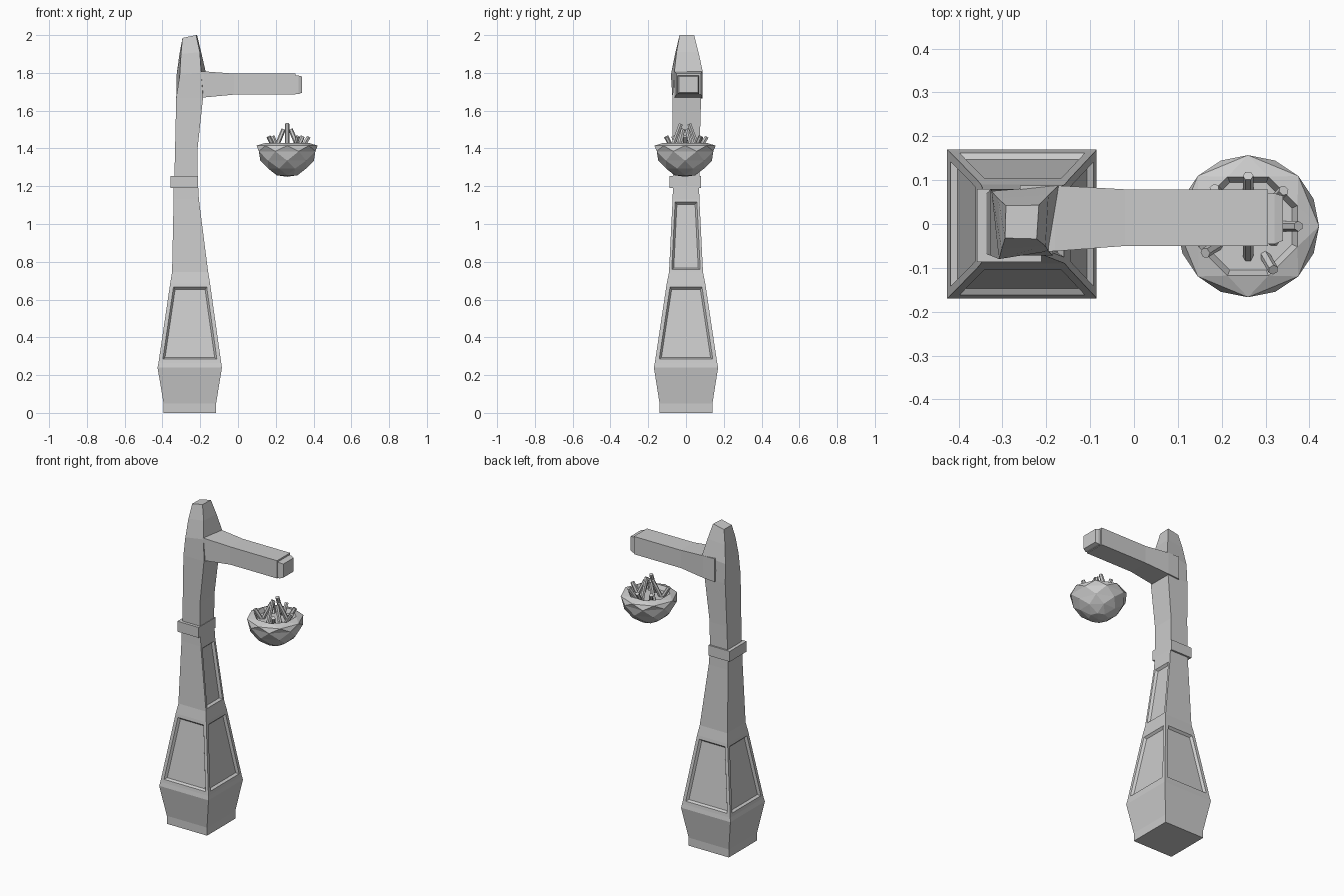
import bpy, bmesh
from math import sin, cos, pi, radians
from mathutils import Vector

if "Cube" in bpy.data.objects:
    bpy.data.objects.remove(bpy.data.objects["Cube"])


def finish(bm, name):
    bmesh.ops.recalc_face_normals(bm, faces=bm.faces)
    me = bpy.data.meshes.new(name)
    bm.to_mesh(me)
    bm.free()
    ob = bpy.data.objects.new(name, me)
    bpy.context.collection.objects.link(ob)
    return ob


def loft(rings):
    """Skin equal-length rings of points, capping both ends."""
    bm = bmesh.new()
    vs = [[bm.verts.new(p) for p in r] for r in rings]
    n = len(rings[0])
    sides = [[bm.faces.new((a[i], a[(i + 1) % n], b[(i + 1) % n], b[i])) for i in range(n)]
             for a, b in zip(vs, vs[1:])]
    bm.faces.new(vs[0][::-1])
    bm.faces.new(vs[-1])
    return bm, sides


def rect(x0, x1, y0, y1, z):
    return [(x0, y0, z), (x1, y0, z), (x1, y1, z), (x0, y1, z)]


def sink_panel(bm, face, margin):
    bmesh.ops.inset_region(bm, faces=[face], thickness=margin, use_even_offset=True)
    bmesh.ops.inset_region(bm, faces=[face], thickness=0.01, depth=-0.014, use_even_offset=True)


# lower post: flared foot, tapering shaft, recessed panels
low = [rect(-.394, -.116, -.14, .14, 0), rect(-.394, -.116, -.14, .14, .05),
       rect(-.426, -.085, -.17, .17, .24), rect(-.421, -.089, -.165, .165, .265),
       rect(-.359, -.148, -.102, .102, .685), rect(-.349, -.158, -.09, .09, .745),
       rect(-.341, -.207, -.071, .071, 1.13), rect(-.340, -.211, -.069, .069, 1.2)]
bm, sides = loft(low)
bm.normal_update()
for f in sides[3]:
    sink_panel(bm, f, .02)
sink_panel(bm, sides[5][1], .014)
finish(bm, "lower_post")

# collar around the shaft
bm, _ = loft([rect(-.358, -.211, -.087, .08, 1.19), rect(-.358, -.211, -.087, .08, 1.255)])
finish(bm, "collar")

# upper post, slightly twisted, with tapered tip
up = [rect(-.338, -.214, -.068, .07, 1.2), rect(-.333, -.214, -.07, .072, 1.4),
      rect(-.327, -.185, -.072, .08, 1.67),
      [(-.308, -.08, 1.79), (-.195, -.062, 1.8), (-.172, .088, 1.81), (-.325, .075, 1.79)],
      [(-.302, -.058, 1.9), (-.202, -.05, 1.91), (-.195, .066, 1.91), (-.31, .058, 1.9)],
      [(-.294, -.032, 1.985), (-.222, -.034, 2), (-.217, .043, 2), (-.292, .042, 1.985)]]
bm, _ = loft(up)
finish(bm, "upper_post")


# arm with stepped end cap
def rect_x(x, y0, y1, z0, z1):
    return [(x, y0, z0), (x, y1, z0), (x, y1, z1), (x, y0, z1)]


bm, _ = loft([rect_x(-.26, -.064, .088, 1.665, 1.81), rect_x(-.18, -.062, .088, 1.67, 1.808),
              rect_x(-.02, -.05, .079, 1.685, 1.796), rect_x(.305, -.05, .079, 1.685, 1.796)])
finish(bm, "arm")
bm, _ = loft([rect_x(.3, -.046, .07, 1.688, 1.786), rect_x(.32, -.046, .07, 1.688, 1.786),
              rect_x(.34, -.038, .064, 1.695, 1.78)])
finish(bm, "arm_end")

# faceted bowl: staggered eight-point rings give diamond facets
CX, CY = .26, -.005
bm = bmesh.new()


def ring(r, z, half):
    return [bm.verts.new((CX + r * cos((i + half) * pi / 4), CY + r * sin((i + half) * pi / 4), z))
            for i in range(8)]


rows = [ring(.055, 1.258, 0), ring(.108, 1.293, .5), ring(.142, 1.335, 0),
        ring(.162, 1.385, .5), ring(.162, 1.415, 0)]
bottom = bm.verts.new((CX, CY, 1.25))
for i in range(8):
    bm.faces.new((bottom, rows[0][i], rows[0][i - 1]))
for k, (a, b) in enumerate(zip(rows, rows[1:])):
    s = k % 2
    for i in range(8):
        j = (i + 1) % 8
        if s == 0:      # b sits half a step ahead of a
            bm.faces.new((a[i], a[j], b[i]))
            bm.faces.new((a[j], b[j], b[i]))
        else:           # a sits half a step ahead of b
            bm.faces.new((a[i], b[j], b[i]))
            bm.faces.new((a[i], a[j], b[j]))
lip, floor = ring(.122, 1.43, .5), ring(.108, 1.405, .5)
outer, valley = rows[4], rows[3]
for i in range(8):
    j = (i + 1) % 8
    bm.faces.new((outer[i], outer[j], lip[i]))
    bm.faces.new((outer[j], lip[j], lip[i]))
    bm.faces.new((lip[i], lip[j], floor[j], floor[i]))
bm.faces.new(floor)
finish(bm, "bowl")


# sticks in the bowl
def stick(a, b, name, r=.012):
    a, b = Vector(a), Vector(b)
    q = (b - a).to_track_quat('Z', 'Y')
    bm, _ = loft([[p + q @ Vector((r * cos(i * pi / 3), r * sin(i * pi / 3), 0)) for i in range(6)]
                  for p in (a, b)])
    finish(bm, name)


for n, deg in enumerate((0, 45, 132, 212, 300, 90)):
    c, s = cos(radians(deg)), sin(radians(deg))
    stick((CX + .075 * c, CY + .075 * s, 1.395), (CX + .115 * c, CY + .115 * s, 1.462), f"outer_stick_{n}")
for n in range(6):
    c, s = cos(n * pi / 3 + pi / 6), sin(n * pi / 3 + pi / 6)
    top = 1.53 if n in (1, 4) else 1.5
    stick((CX + .072 * c, CY + .072 * s, 1.395), (CX + .022 * c, CY + .022 * s, top), f"inner_stick_{n}")
